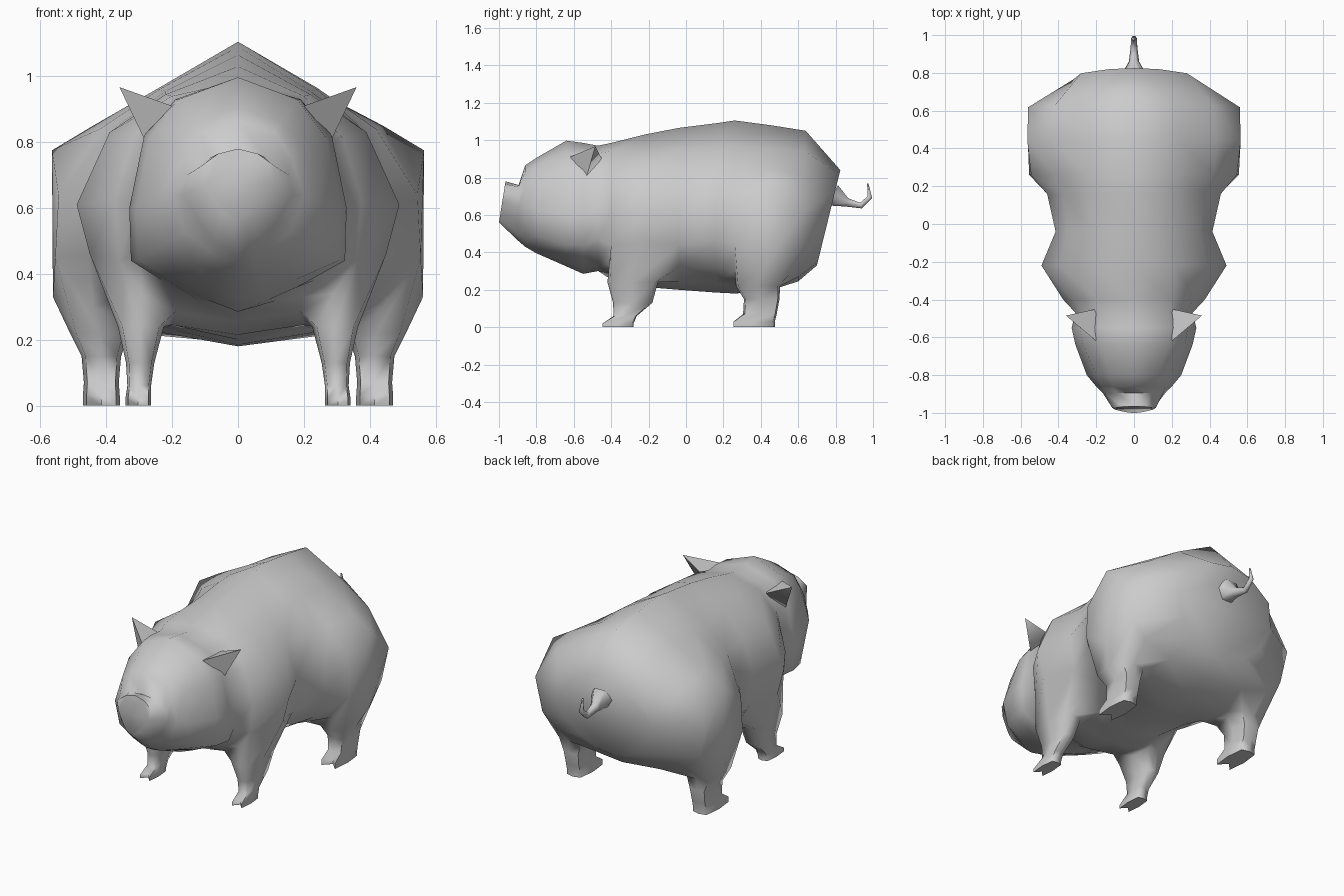
import bpy, bmesh, math

if "Cube" in bpy.data.objects:
    bpy.data.objects.remove(bpy.data.objects["Cube"], do_unlink=True)

grey = bpy.data.materials.new("plain grey")
grey.use_nodes = True
grey.diffuse_color = (0.6, 0.6, 0.6, 1)
bsdf = next(n for n in grey.node_tree.nodes if n.type == "BSDF_PRINCIPLED")
bsdf.inputs["Base Color"].default_value = (0.6, 0.6, 0.6, 1)
bsdf.inputs["Roughness"].default_value = 0.8


def finish(ob, angle):
    """Assign the colour and smooth all but the sharp edges."""
    ob.data.materials.clear()
    ob.data.materials.append(grey)
    bpy.ops.object.select_all(action="DESELECT")
    ob.select_set(True)
    bpy.context.view_layer.objects.active = ob
    bpy.ops.object.shade_smooth_by_angle(angle=math.radians(angle))


def build(name, bm, angle):
    """Turn a bmesh into a finished object."""
    bmesh.ops.recalc_face_normals(bm, faces=bm.faces)
    mesh = bpy.data.meshes.new(name)
    bm.to_mesh(mesh)
    bm.free()
    ob = bpy.data.objects.new(name, mesh)
    bpy.context.collection.objects.link(ob)
    finish(ob, angle)


def section(y_top, y_bottom, top, half, bottom):
    """Mirrored cross-section, tilted from y_top to y_bottom."""
    right = [(-x, z) for x, z in reversed(half)]
    ring = []
    for x, z in [(0, top)] + half + [(0, bottom)] + right:
        t = (top - z) / (top - bottom)
        ring.append((x, y_top + (y_bottom - y_top) * t, z))
    return ring


# Trunk sections, rump to neck: y top, y bottom, top z, half outline, bottom z
trunk = [
    (.825, .70, .84, [(.13, .82), (.28, .73), (.32, .60), (.27, .47), (.18, .39), (.09, .345)], .33),
    (.64, .60, 1.05, [(.22, .94), (.42, .81), (.56, .61), (.52, .41), (.43, .33), (.25, .27)], .245),
    (.45, .43, 1.08, [(.24, .955), (.44, .85), (.565, .775), (.562, .33), (.44, .28), (.27, .215)], .19),
    (.26, .26, 1.105, [(.24, .965), (.42, .84), (.545, .64), (.555, .45), (.44, .30), (.25, .225)], .18),
    (.16, .16, 1.09, [(.24, .96), (.38, .84), (.46, .66), (.455, .46), (.38, .32), (.22, .235)], .185),
    (-.04, -.04, 1.065, [(.22, .955), (.35, .83), (.415, .64), (.39, .44), (.32, .32), (.20, .245)], .20),
    (-.22, -.22, 1.03, [(.22, .945), (.39, .83), (.49, .61), (.45, .46), (.33, .33), (.20, .245)], .215),
    (-.40, -.40, .985, [(.20, .94), (.32, .81), (.375, .62), (.36, .44), (.29, .34), (.19, .285)], .255),
    (-.47, -.47, .97, [(.18, .93), (.27, .81), (.31, .62), (.30, .47), (.23, .38), (.12, .32)], .30),
]
# Head sections, jaw to snout tip
head = [
    (-.55, -.55, .985, [(.19, .93), (.285, .82), (.33, .60), (.325, .44), (.18, .36), (.09, .32)], .285),
    (-.64, -.64, .997, [(.18, .93), (.27, .81), (.31, .60), (.305, .44), (.17, .38), (.08, .35)], .325),
    (-.80, -.80, .905, [(.13, .86), (.20, .78), (.25, .62), (.22, .49), (.13, .43), (.06, .405)], .395),
    (-.86, -.86, .865, [(.11, .83), (.165, .75), (.20, .64), (.16, .53), (.09, .47), (.045, .445)], .43),
    (-.895, -.895, .76, [(.09, .75), (.155, .70), (.165, .64), (.12, .56), (.07, .50), (.035, .475)], .46),
    (-.965, -1.0, .78, [(.06, .765), (.115, .725), (.10, .67), (.07, .62), (.045, .585), (.02, .565)], .56),
]

# Leg rings: z, centre x, centre y, radius x, radius y
hind_leg = [(.22, .42, .385, .09, .118), (.15, .415, .405, .06, .095),
            (.07, .415, .395, .053, .09), (.03, .415, .359, .056, .116),
            (0, .415, .359, .056, .116)]
front_leg = [(.24, .295, -.285, .07, .135), (.13, .297, -.285, .043, .105),
             (.06, .30, -.325, .036, .062), (.02, .303, -.367, .039, .087),
             (0, .303, -.367, .039, .087)]
# Unit leg outline: outer side back to front, toe gap, inner side, heel
outline = [(.8, .9), (1, 0), (.8, -.9), (0, -1), (-.8, -.9), (-1, 0), (-.8, .9), (0, 1)]


def bridge(bm, a, b):
    n = len(a)
    for i in range(n):
        j = (i + 1) % n
        bm.faces.new((a[i], a[j], b[j], b[i]))


# Body skin, leaving an opening under each hip and shoulder
bm = bmesh.new()
rows = [[bm.verts.new(p) for p in section(*s)] for s in trunk + head]
n = len(rows[0])
hips = {2: hind_leg, 6: front_leg}
open_bands = {1, 2, 5, 6}
open_columns = {4, 5, 8, 9}
for r in range(len(rows) - 1):
    for i in range(n):
        if r in open_bands and i in open_columns:
            continue
        j = (i + 1) % n
        bm.faces.new((rows[r][i], rows[r][j], rows[r + 1][j], rows[r + 1][i]))
bm.faces.new(rows[0])
bm.faces.new(rows[-1])

# Legs grown from the rims of the openings
for mid, leg in hips.items():
    for side in (1, -1):
        outer, centre, inner = [(k if side > 0 else n - k) for k in (4, 5, 6)]
        back, here, front = rows[mid - 1], rows[mid], rows[mid + 1]
        last = [back[outer], here[outer], front[outer], front[centre],
                front[inner], here[inner], back[inner], back[centre]]
        for z, cx, cy, rx, ry in leg:
            ring = []
            for u, v in outline:
                # Pull the toe gap back near the ground to split the hoof
                if z < .04 and v == -1:
                    v = -.5
                ring.append(bm.verts.new((side * (cx + rx * u), cy + ry * v, z)))
            bridge(bm, last, ring)
            last = ring
        bm.faces.new(last)
bmesh.ops.delete(bm, geom=[v for v in bm.verts if not v.link_faces], context="VERTS")
build("body_head_and_legs", bm, 70)

# Ears: three base points and one tip
ear_points = [(.20, -.45, .90), (.285, -.53, .81), (.20, -.62, .91), (.36, -.485, .967)]
for label, side in (("left", 1), ("right", -1)):
    bm = bmesh.new()
    v = [bm.verts.new((side * x, y, z)) for x, y, z in ear_points]
    for f in ((0, 1, 2), (0, 1, 3), (1, 2, 3), (2, 0, 3)):
        bm.faces.new([v[i] for i in f])
    build("ear_" + label, bm, 100)

# Curled tail: y, z, radius along the path
path = [(.785, .705, .07), (.86, .667, .027), (.935, .65, .018), (.983, .695, .015), (.972, .768, .004)]
curve = bpy.data.curves.new("tail", "CURVE")
curve.dimensions = "3D"
curve.bevel_depth = 1
curve.bevel_resolution = 1
curve.use_fill_caps = True
spline = curve.splines.new("POLY")
spline.points.add(len(path) - 1)
for p, (y, z, r) in zip(spline.points, path):
    p.co = (0, y, z, 1)
    p.radius = r
tail = bpy.data.objects.new("tail", curve)
bpy.context.collection.objects.link(tail)
bpy.ops.object.select_all(action="DESELECT")
tail.select_set(True)
bpy.context.view_layer.objects.active = tail
bpy.ops.object.convert(target="MESH")
finish(bpy.context.object, 70)
